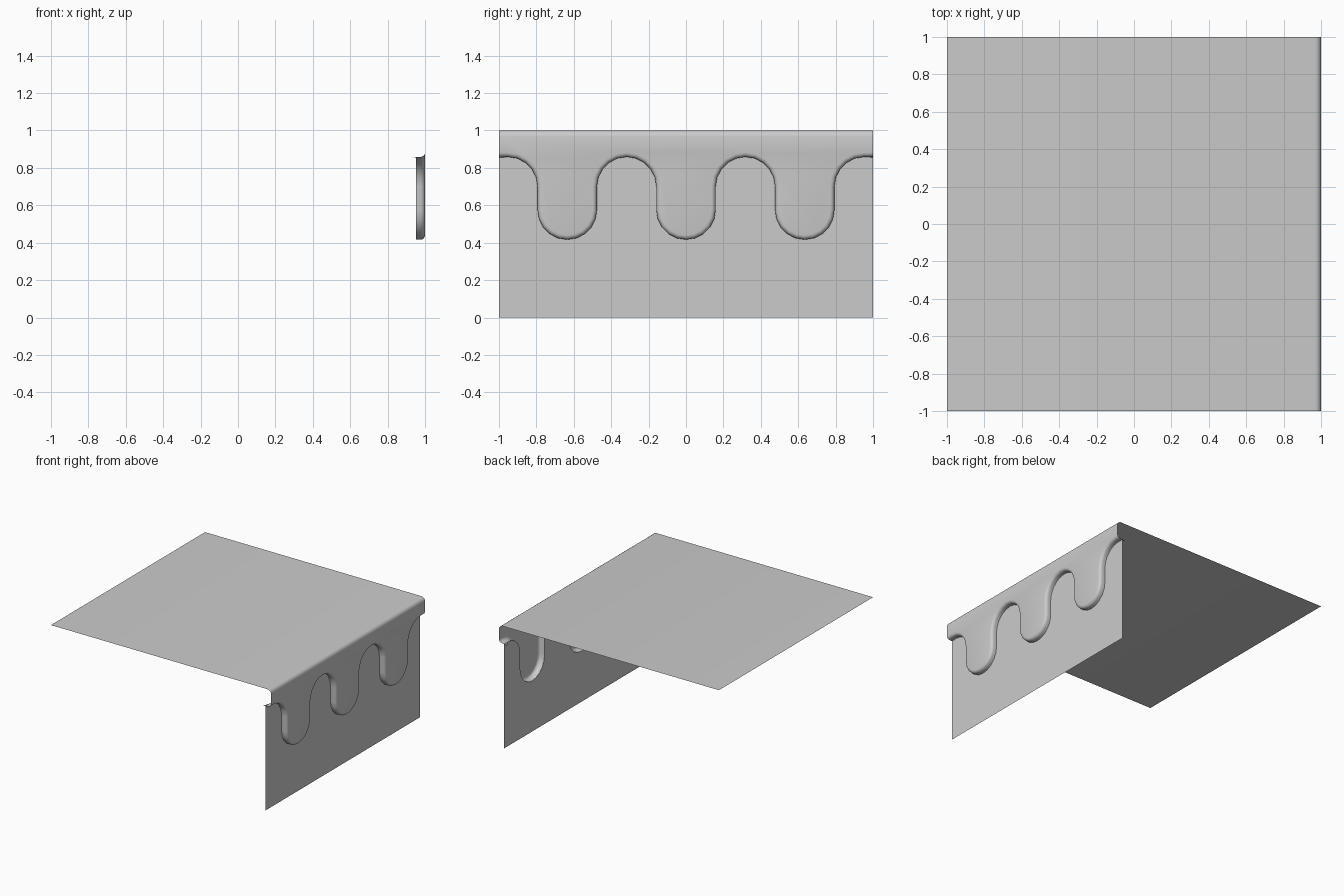
import bpy, bmesh
from math import sin, cos, pi

if "Cube" in bpy.data.objects:
    bpy.data.objects.remove(bpy.data.objects["Cube"])

PITCH = 2 / 6.3            # distance between a drip and the next valley
RAD = PITCH / 2            # radius of drip tips and valleys
HIGH, LOW = 0.70, 0.575    # arc centre heights of valleys and drips
WALL_X, ROLL, BEVEL, SEG = 0.952, 0.024, 0.032, 10


def contour(inset):
    """Wavy drip outline as (y, z), pulled into the drips by inset."""
    pts = [(-1, HIGH + RAD + inset)]
    for k in range(-3, 4):
        valley = k % 2 != 0
        r = RAD + inset if valley else RAD - inset
        sign, zc = (1, HIGH) if valley else (-1, LOW)
        first = SEG // 2 if k == -3 else 0
        last = SEG // 2 if k == 3 else SEG
        for i in range(first, last + 1):
            a = pi * i / SEG
            pts.append((k * PITCH - r * cos(a), zc + sign * r * sin(a)))
    pts.append((1, HIGH + RAD + inset))
    return pts


def finish(name, bm, angle=0.7):
    bmesh.ops.recalc_face_normals(bm, faces=bm.faces)
    bm.normal_update()
    # open sheets: make the outside face +x / +z
    if sum((f.normal.x + f.normal.z) * f.calc_area() for f in bm.faces) < 0:
        bmesh.ops.reverse_faces(bm, faces=bm.faces)
    me = bpy.data.meshes.new(name)
    bm.to_mesh(me)
    bm.free()
    ob = bpy.data.objects.new(name, me)
    bpy.context.collection.objects.link(ob)
    bpy.ops.object.select_all(action='DESELECT')
    ob.select_set(True)
    bpy.context.view_layer.objects.active = ob
    bpy.ops.object.shade_smooth_by_angle(angle=angle)


def bridge(bm, a, b):
    for i in range(len(a) - 1):
        bm.faces.new((a[i], a[i + 1], b[i + 1], b[i]))


# Lower wall, recessed, ending along the drip outline
bm = bmesh.new()
pts = [(-1, 0)] + contour(0) + [(1, 0)]
bm.faces.new([bm.verts.new((WALL_X, y, z)) for y, z in pts])
finish("wall", bm)

# Icing: rolled drip edge, front face, rounded corner and top
bm = bmesh.new()
profile = [(0, WALL_X)]
for i in range(5):
    a = pi / 2 * i / 4
    profile.append((ROLL * (1 - cos(a)), 1 - ROLL + ROLL * sin(a)))
rows = [[bm.verts.new((x, y, z)) for y, z in contour(o)] for o, x in profile]
for end in (rows[0][0], rows[0][-1]):      # small lip at both ends
    end.co.x, end.co.z = 0.93, HIGH + RAD - 0.005
for a, b in zip(rows, rows[1:]):
    bridge(bm, a, b)
top = [(1 - BEVEL + BEVEL * cos(pi / 2 * i / 4),
        1 - BEVEL + BEVEL * sin(pi / 2 * i / 4)) for i in range(5)] + [(-1, 1)]
strips = [[bm.verts.new((x, y, z)) for y in (-1, 1)] for x, z in top]
bm.faces.new(rows[-1] + strips[0][::-1])
for a, b in zip(strips, strips[1:]):
    bridge(bm, a, b)
finish("icing", bm)
